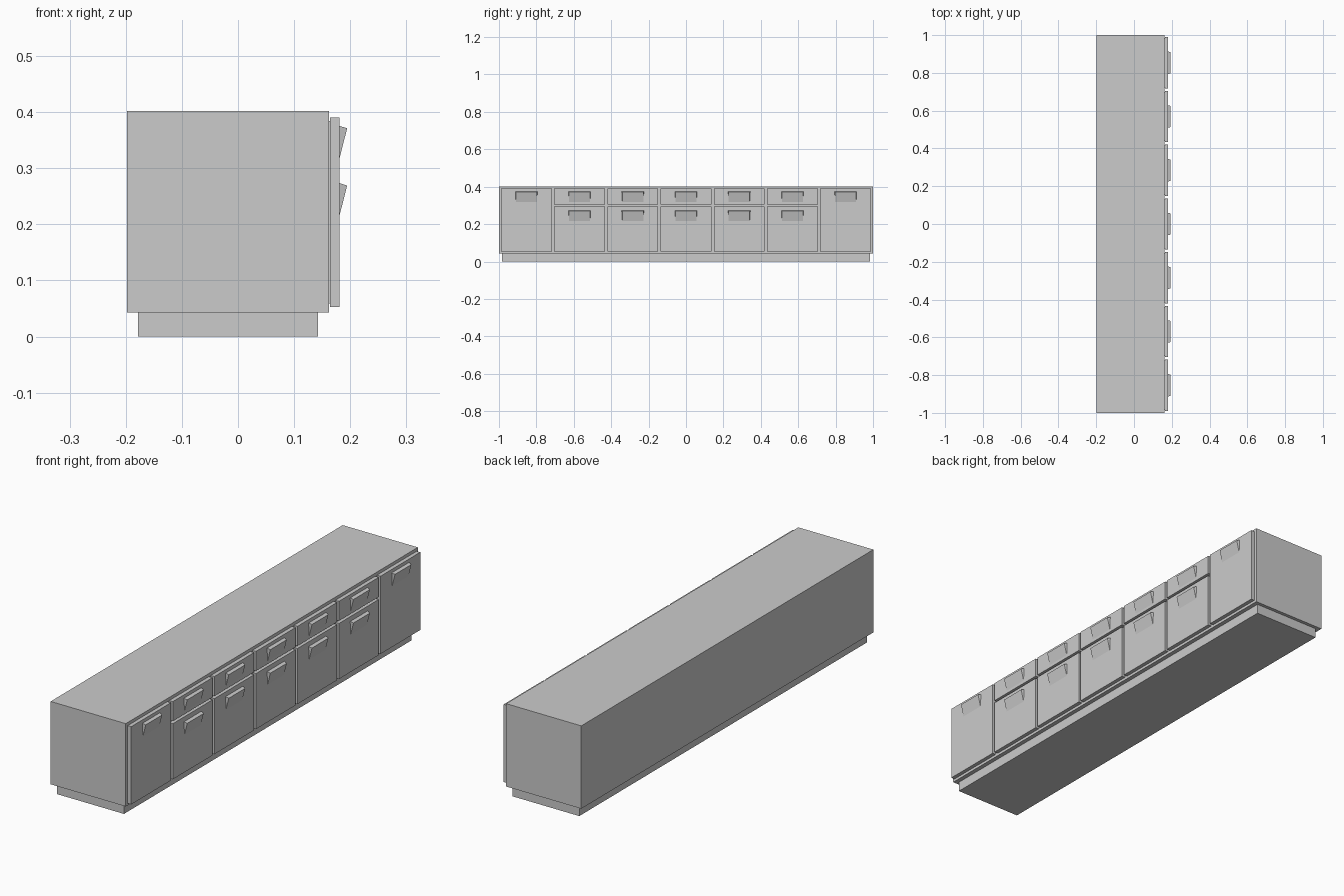
import bpy

if "Cube" in bpy.data.objects:
    bpy.data.objects.remove(bpy.data.objects["Cube"])

FRONT = 0.162   # x of the cabinet face the doors sit on
FACE = 0.181    # x of the door fronts


def mesh_object(name, verts, faces):
    mesh = bpy.data.meshes.new(name)
    mesh.from_pydata(verts, [], faces)
    obj = bpy.data.objects.new(name, mesh)
    bpy.context.collection.objects.link(obj)
    return obj


def box(name, x0, x1, y0, y1, z0, z1):
    bpy.ops.mesh.primitive_cube_add(
        size=1, location=((x0 + x1) / 2, (y0 + y1) / 2, (z0 + z1) / 2))
    obj = bpy.context.object
    obj.name = name
    obj.scale = (x1 - x0, y1 - y0, z1 - z0)
    bpy.ops.object.transform_apply(location=False, rotation=False, scale=True)
    return obj


def handle(name, y, top):
    # Wedge pull: sloping front, slightly narrower at its outer lip
    back, lip = 0.06, 0.056
    section = [(FACE - 0.002, top, back), (FACE + 0.0135, top - 0.005, lip),
               (FACE - 0.002, top - 0.066, lip)]
    verts = [(x, y + s * w, z) for s in (-1, 1) for x, z, w in section]
    faces = [(0, 1, 2), (5, 4, 3), (0, 3, 4, 1), (1, 4, 5, 2), (2, 5, 3, 0)]
    mesh_object(name, verts, faces)


def panel(name, y, z0, z1, handle_top):
    # Thin recessed backing, front panel and its pull
    half, inset = 0.136, 0.006
    box(name + "_backing", FRONT - 0.001, FRONT + 0.003,
        y - half + inset, y + half - inset, z0 + inset, z1 - inset)
    box(name, FRONT + 0.002, FACE, y - half, y + half, z0, z1)
    handle(name + "_handle", y, handle_top)


# Cabinet body and recessed plinth
box("cabinet_body", -0.198, FRONT, -1, 1, 0.043, 0.402)
box("plinth", -0.178, 0.143, -0.985, 0.985, 0, 0.043)

# Seven bays: full doors at the ends, drawer over door between them
for i in range(-3, 4):
    y = i * 0.2845
    if abs(i) == 3:
        panel(f"end_door_{i + 4}", y, 0.053, 0.39, 0.376)
    else:
        panel(f"drawer_{i + 4}", y, 0.305, 0.39, 0.376)
        panel(f"door_{i + 4}", y, 0.053, 0.294, 0.274)
